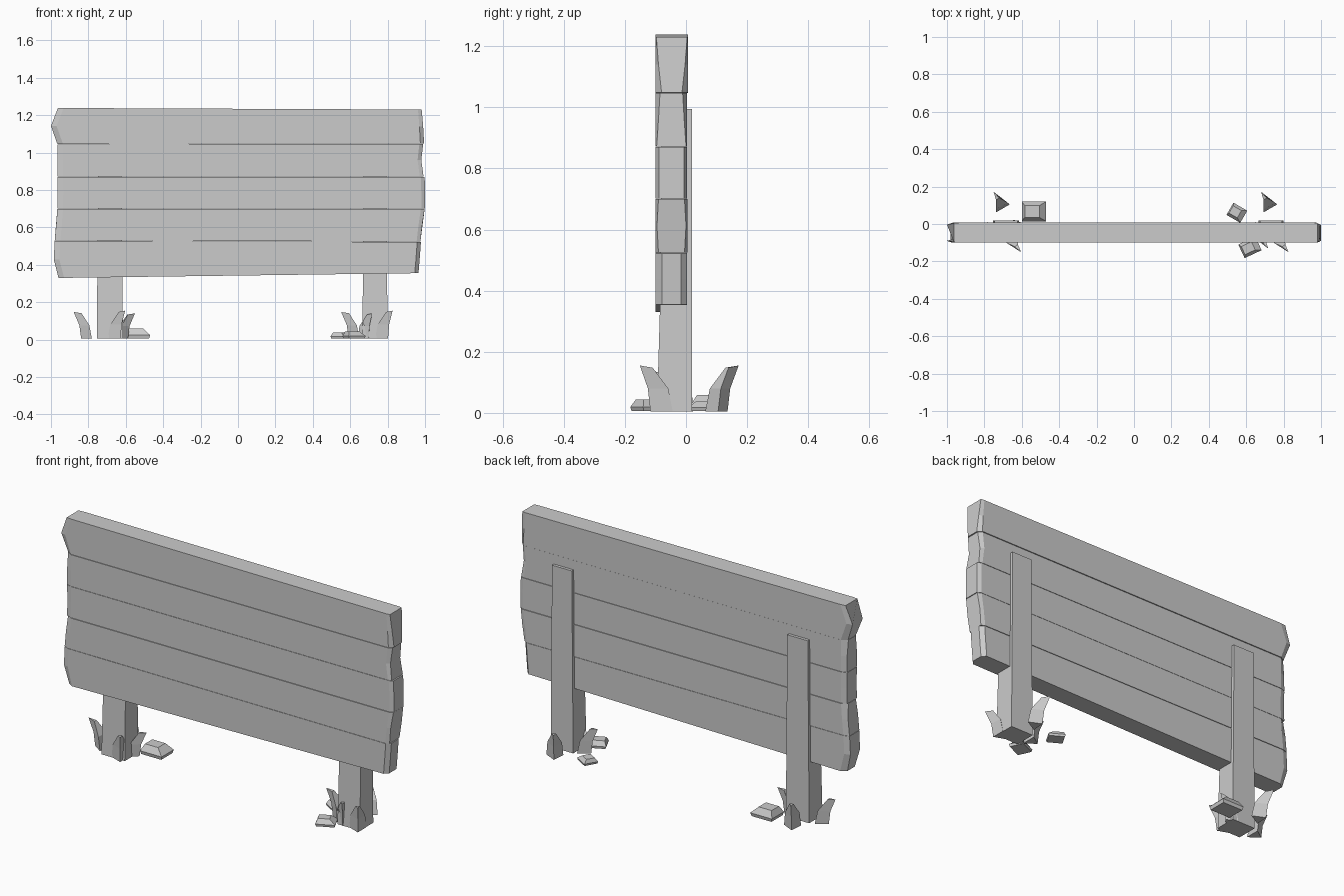
import bpy, bmesh, math
from mathutils import Vector, Matrix

if "Cube" in bpy.data.objects:
    bpy.data.objects.remove(bpy.data.objects["Cube"])

grey = bpy.data.materials.new("plain grey")
grey.diffuse_color = (0.6, 0.6, 0.6, 1)
grey.use_nodes = True
grey.node_tree.nodes["Principled BSDF"].inputs["Base Color"].default_value = grey.diffuse_color


def loft(name, rings, loc=(0, 0, 0), turn=0):
    """Skin a list of equal-length rings, cap both ends, flat shaded."""
    bm = bmesh.new()
    vs = [[bm.verts.new(p) for p in r] for r in rings]
    n = len(vs[0])
    for a, b in zip(vs, vs[1:]):
        for i in range(n):
            j = (i + 1) % n
            bm.faces.new((a[i], a[j], b[j], b[i]))
    bm.faces.new(vs[0][::-1])
    bm.faces.new(vs[-1])
    bmesh.ops.recalc_face_normals(bm, faces=bm.faces)
    bm.transform(Matrix.Translation(Vector(loc)) @ Matrix.Rotation(math.radians(turn), 4, 'Z'))
    me = bpy.data.meshes.new(name)
    bm.to_mesh(me)
    bm.free()
    me.materials.append(grey)
    ob = bpy.data.objects.new(name, me)
    bpy.context.collection.objects.link(ob)
    return ob


def plank(name, left, right, ins_l, ins_r, zl, zr, y0, y1):
    """Plank along x; ends given as x and y-inset at bottom, middle, top."""
    def ring(xs, ins, z):
        zs = (z[0], (z[0] + z[1]) / 2, z[1])
        front = [(x, y0 + d, h) for x, d, h in zip(xs, ins, zs)]
        back = [(x, y1 - d, h) for x, d, h in zip(xs, ins, zs)]
        return front + back[::-1]
    flat = (0, 0, 0)
    return loft(name, [ring(left, ins_l, zl),
                       ring([x + 0.03 for x in left], flat, zl),
                       ring([x - 0.02 for x in right], flat, zr),
                       ring(right, ins_r, zr)])


# Board: five worn planks, bottom to top, nearly flush
a, b = 0.02, 0.01
plank("plank_1", (-0.96, -0.985, -0.98), (0.965, 0.972, 0.978), (a, b, b), (a, a, a),
      (0.33, 0.528), (0.355, 0.522), -0.099, 0.004)
plank("plank_2", (-0.98, -0.972, -0.966), (0.975, 0.985, 0.998), (b, b, a), (b, 0.005, b),
      (0.53, 0.699), (0.524, 0.699), -0.1, 0.005)
plank("plank_3", (-0.966, -0.964, -0.966), (1.0, 1.0, 0.998), (b, b, b), (b, b, b),
      (0.701, 0.870), (0.701, 0.870), -0.099, 0.004)
plank("plank_4", (-0.966, -0.965, -0.966), (0.992, 0.98, 0.99), (b, b, a), (0.004, b, 0.015),
      (0.872, 1.044), (0.872, 1.047), -0.1, 0.004)
plank("plank_5", (-0.966, -1.0, -0.963), (0.995, 0.99, 0.982), (a, b, 0.003), (a, b, 0.003),
      (1.046, 1.238), (1.049, 1.23), -0.1, 0.007)

# Posts behind and below the board
for side, x0, x1 in (("left", -0.755, -0.615), ("right", 0.665, 0.80)):
    def post_ring(z, d, front):
        return [(x0 + d, front, z), (x1 - d, front, z), (x1 - d, 0.02, z), (x0 + d, 0.02, z)]
    loft(side + "_post", [post_ring(0.005, 0, -0.095), post_ring(0.35, 0.003, -0.085),
                          post_ring(0.995, 0.008, -0.08)])


def blade(name, x, y, turn, s=1.0):
    """Bent grass blade leaning along its local +x, ridge on the outer side."""
    rings = []
    for cx, depth, w, z in ((0, 0.03, 0.042, 0), (0.012, 0.028, 0.036, 0.075),
                            (0.05, 0.022, 0.010, 0.143)):
        rings.append([((cx + depth) * s, 0, (z + (0.007 if z > 0.1 else 0)) * s),
                      ((cx - depth) * s, w * s, z * s), ((cx - depth) * s, -w * s, z * s)])
    loft(name, rings, (x, y, 0.005), turn)


# Grass tufts, repeated around both posts
for side, dx in (("left", 0), ("right", 1.43)):
    blade(side + "_grass_side", -0.81 + dx, -0.03, 180, 0.95)
    blade(side + "_grass_front", -0.645 + dx, -0.092, -55)
    blade(side + "_grass_back", -0.715 + dx, 0.11, 120)
blade("left_grass_inner", -0.615, -0.01, 10, 0.9)
blade("right_grass_inner", 0.685, -0.075, -60, 0.9)


def stone(name, x, y, lx, ly, h, turn):
    """Low chunky stone with a tapered top."""
    def ring(k, z, shift=0):
        return [(sx * lx * k / 2 + shift, sy * ly * k / 2, z)
                for sx, sy in ((-1, -1), (1, -1), (1, 1), (-1, 1))]
    loft(name, [ring(0.92, 0), ring(1, h * 0.35), ring(0.6, h, -0.01)], (x, y, 0.006), turn)


# Stones
stone("left_stone", -0.535, 0.067, 0.13, 0.105, 0.052, 0)
stone("right_back_stone", 0.55, 0.06, 0.085, 0.075, 0.032, -30)
stone("right_front_stone", 0.62, -0.125, 0.10, 0.08, 0.038, 25)
